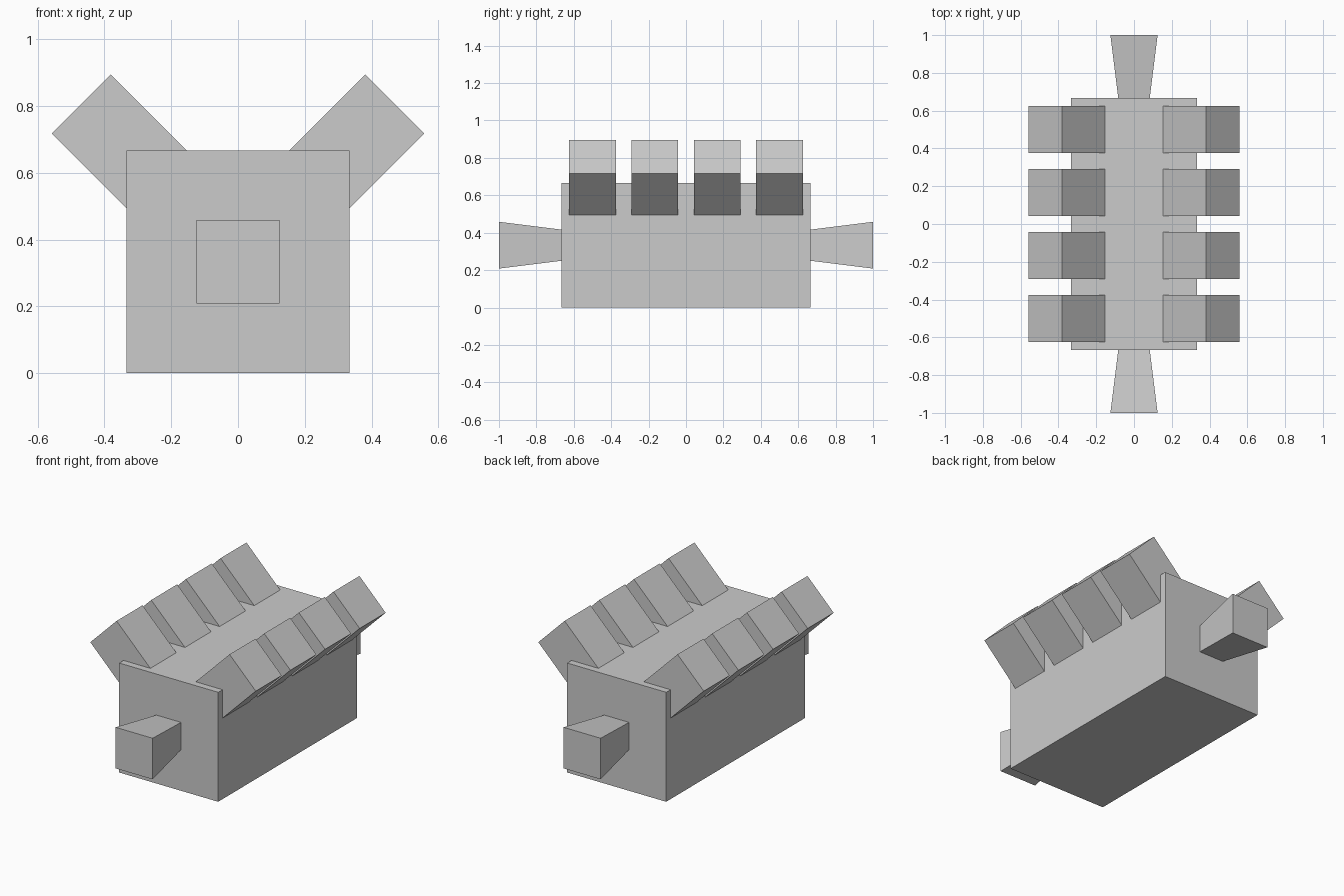
import bpy, bmesh
from math import radians
from mathutils import Matrix, Vector

cube = bpy.data.objects.get("Cube")
if cube:
    bpy.data.objects.remove(cube, do_unlink=True)

grey = bpy.data.materials.new("light grey")
grey.use_nodes = True
colour = (0.6, 0.6, 0.6, 1)
grey.diffuse_color = colour
grey.node_tree.nodes["Principled BSDF"].inputs["Base Color"].default_value = colour


def add_box(name, size, matrix, end_scale=1):
    """Box along local z; end_scale widens or narrows its upper end."""
    bm = bmesh.new()
    bmesh.ops.create_cube(bm, size=1)
    for v in bm.verts:
        s = end_scale if v.co.z > 0 else 1
        v.co = Vector((v.co.x * size[0] * s, v.co.y * size[1] * s, v.co.z * size[2]))
    bm.transform(matrix)
    mesh = bpy.data.meshes.new(name)
    bm.to_mesh(mesh)
    bm.free()
    mesh.materials.append(grey)
    obj = bpy.data.objects.new(name, mesh)
    bpy.context.collection.objects.link(obj)


# Main body
W = 2 / 3
add_box("body", (W, 2 * W, W), Matrix.Translation((0, 0, W / 2)))

# Flared square stubs on both ends
for name, side in (("front_stub", -1), ("back_stub", 1)):
    place = Matrix.Translation((0, side * 5 / 6, W / 2))
    add_box(name, (W / 4, W / 4, W / 2),
            place @ Matrix.Rotation(radians(-90 * side), 4, 'X'), 1.5)

# Four slanted blocks along each upper edge, slightly sunk into the body
sink = 0.02
for name, side in (("left", 1), ("right", -1)):
    axis = Vector((side, 0, 1)).normalized()
    tip = Vector((side * 0.469, 0, 0.806))
    length = 0.318 + sink
    for i in range(4):
        centre = tip - axis * length / 2
        centre.y = (i - 1.5) / 3
        add_box(f"{name}_block_{i + 1}", (0.25, 0.25, length),
                Matrix.Translation(centre) @ Matrix.Rotation(radians(45 * side), 4, 'Y'))
